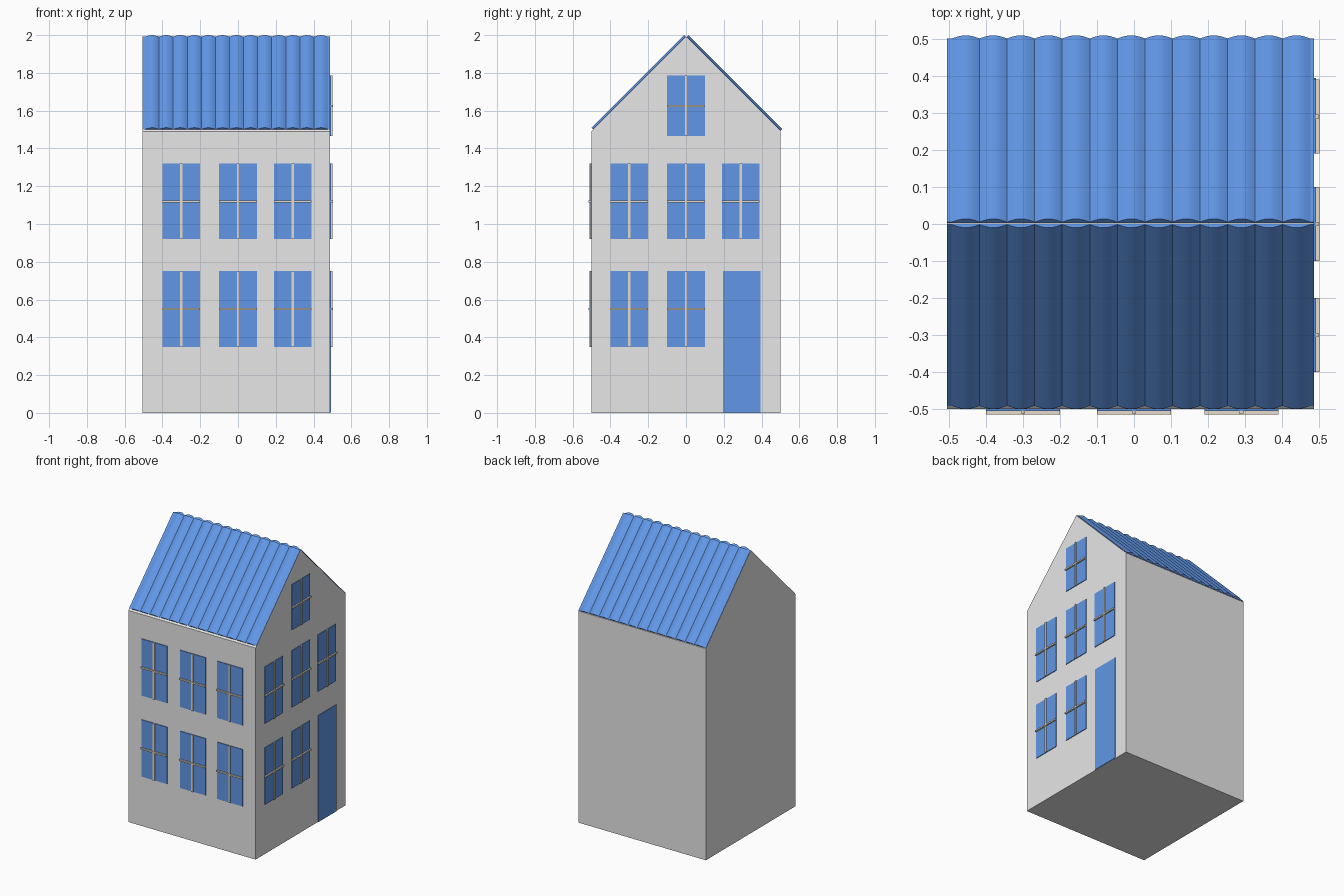
import bpy, bmesh, math
from mathutils import Vector

cube = bpy.data.objects.get("Cube")
if cube:
    bpy.data.objects.remove(cube, do_unlink=True)


def material(name, colour):
    m = bpy.data.materials.new(name)
    m.use_nodes = True
    m.diffuse_color = (*colour, 1)
    m.node_tree.nodes["Principled BSDF"].inputs["Base Color"].default_value = (*colour, 1)
    return m


wall_grey = material("wall grey", (0.8, 0.8, 0.8))
blue = material("blue", (0.12, 0.31, 0.8))
bar_cream = material("bar cream", (0.8, 0.72, 0.6))

LEFT, RIGHT, HALF, RIDGE = -0.505, 0.487, 0.5, 1.99


def extrude(name, outline, offset, mat):
    """Sweep a closed 3D outline along an offset into a solid."""
    bm = bmesh.new()
    face = bm.faces.new([bm.verts.new(p) for p in outline])
    moved = bmesh.ops.extrude_face_region(bm, geom=[face])["geom"]
    verts = [v for v in moved if isinstance(v, bmesh.types.BMVert)]
    bmesh.ops.translate(bm, verts=verts, vec=offset)
    bmesh.ops.recalc_face_normals(bm, faces=bm.faces)
    mesh = bpy.data.meshes.new(name)
    bm.to_mesh(mesh)
    bm.free()
    mesh.materials.append(mat)
    obj = bpy.data.objects.new(name, mesh)
    bpy.context.collection.objects.link(obj)
    return obj


def wall_box(name, side, u, z, width, height, depth, mat):
    """Box standing out from the front or the left wall, centred on u and z."""
    corners = [(-1, -1), (1, -1), (1, 1), (-1, 1)]
    points = [(u + a * width / 2, z + b * height / 2) for a, b in corners]
    if side == "front":
        return extrude(name, [(p, -HALF, q) for p, q in points], (0, -depth, 0), mat)
    return extrude(name, [(RIGHT, p, q) for p, q in points], (depth, 0, 0), mat)


def window(name, side, u, z, height=0.4):
    wall_box(name + "_pane", side, u, z, 0.2, height, 0.005, blue)
    wall_box(name + "_upright_bar", side, u, z, 0.012, height, 0.012, bar_cream)
    wall_box(name + "_cross_bar", side, u, z, 0.2, 0.01, 0.015, bar_cream)


# House body with gables
eave = RIDGE - HALF
gable = [(-HALF, 0), (HALF, 0), (HALF, eave), (0, RIDGE), (-HALF, eave)]
extrude("house_body", [(LEFT, y, z) for y, z in gable], (RIGHT - LEFT, 0, 0), wall_grey)

# Windows and door
for row, z in (("lower", 0.55), ("upper", 1.12)):
    for i, u in enumerate((-0.3, 0, 0.29)):
        window(f"front_{row}_window_{i + 1}", "front", u, z)
        if row == "upper" or i < 2:
            window(f"side_{row}_window_{i + 1}", "left", u, z)
window("gable_window", "left", 0, 1.625, 0.32)
wall_box("door", "left", 0.295, 0.376, 0.2, 0.75, 0.005, blue)

# Roof slopes: a row of shallow rounded tiles swept down from the ridge
TILES, STEPS, RISE, PITCH = 13, 10, 0.014, 0.0745
start = -0.492
crest = [(LEFT, 0.002)]
for t in range(TILES):
    for s in range(STEPS):
        crest.append((start + (t + s / STEPS) * PITCH,
                      0.002 + (RISE - 0.002) * math.sin(math.pi * s / STEPS)))
crest += [(start + TILES * PITCH, 0.002), (RIGHT, 0.002)]
profile = [(LEFT, -0.001)] + crest + [(RIGHT, -0.001)]
for name, sign, top, length in (("front_roof", -1, 0.0, 0.49), ("back_roof", 1, 0.004, 0.496)):
    normal = Vector((0, sign, 1)).normalized()
    origin = Vector((0, sign * top, RIDGE))
    outline = [origin + Vector((x, 0, 0)) + normal * h for x, h in profile]
    roof = extrude(name, outline, (0, sign * length, -length), blue)
    bpy.ops.object.select_all(action="DESELECT")
    roof.select_set(True)
    bpy.context.view_layer.objects.active = roof
    bpy.ops.object.shade_smooth_by_angle(angle=math.radians(25))
